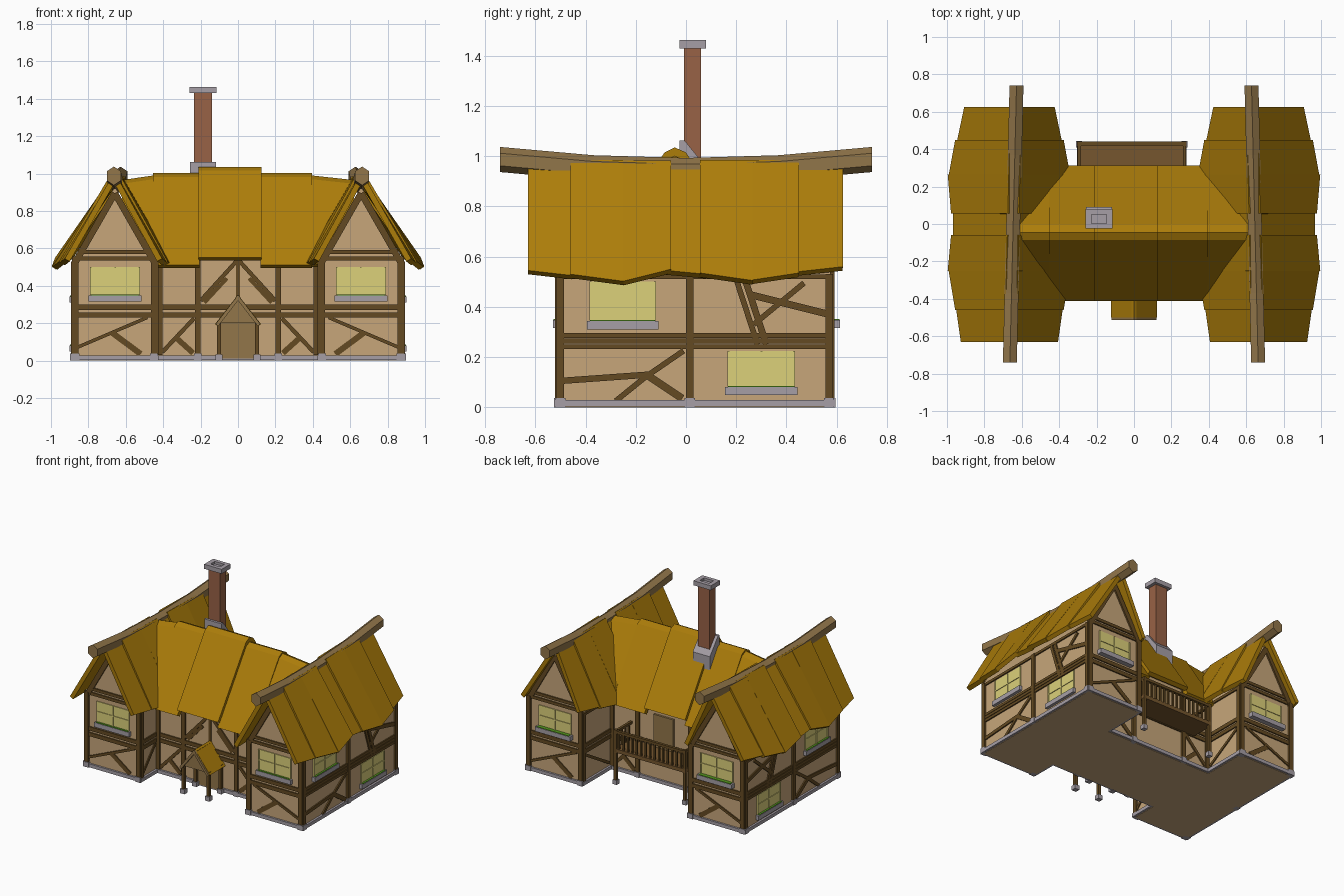
import bpy, bmesh, math
from mathutils import Vector as V

if "Cube" in bpy.data.objects:
    bpy.data.objects.remove(bpy.data.objects["Cube"])

# ---------- colours ----------
def mat(name, r, g, b):
    m = bpy.data.materials.new(name)
    m.diffuse_color = [(c / 255 / 12.92 if c < 11 else ((c / 255 + .055) / 1.055) ** 2.4) for c in (r, g, b)] + [1]
    m.use_nodes = True
    m.node_tree.nodes["Principled BSDF"].inputs["Base Color"].default_value = m.diffuse_color
    return m
THATCH = mat("golden_thatch", 172, 125, 10)
PLASTER = mat("tan_plaster", 199, 166, 122)
TIMBER = mat("dark_timber", 100, 74, 34)
WOOD = mat("light_wood", 146, 118, 74)
BRICK = mat("red_brick", 152, 98, 70)
STONE = mat("grey_stone", 166, 159, 166)
GLASS = mat("yellow_glass", 220, 209, 122)
GREEN = mat("leaf_green", 85, 150, 30)
DECK = mat("deck_brown", 118, 86, 46)

# ---------- helpers: every part is a loft between two equal loops ----------
parts = {}
def loft(name, m, a, b, mirror=True):
    bm = parts.setdefault(name, (bmesh.new(), m))[0]
    for s in ((1, -1) if mirror else (1,)):
        va = [bm.verts.new((p[0] * s, p[1], p[2])) for p in a]
        vb = [bm.verts.new((p[0] * s, p[1], p[2])) for p in b]
        n = len(va)
        bm.faces.new(va[::-1])
        bm.faces.new(vb)
        for i in range(n):
            j = (i + 1) % n
            bm.faces.new((va[i], va[j], vb[j], vb[i]))

def box(name, m, x0, x1, y0, y1, z0, z1, mirror=True):
    q = ((x0, y0), (x1, y0), (x1, y1), (x0, y1))
    loft(name, m, [(x, y, z0) for x, y in q], [(x, y, z1) for x, y in q], mirror)

def slab(name, m, q, t, mirror=True):
    # q: ridge a, ridge b, eave b, eave a (top surface)
    q = [V(p) for p in q]
    n = (q[2] - q[0]).cross(q[3] - q[1]).normalized()
    if n.z > 0:
        n = -n
    loft(name, m, q, [p + n * t for p in q], mirror)

# wall frames: (along, up, outward)
XS, XI, YF, YB, CF, CB = .88, .437, -.508, .578, -.32, .25
front = lambda u, v, d: (u, YF - d, v)
back = lambda u, v, d: (u, YB + d, v)
side = lambda u, v, d: (XS + d, u, v)
inner = lambda u, v, d: (XI - d, u, v)
mid_front = lambda u, v, d: (u, CF - d, v)
mid_back = lambda u, v, d: (u, CB + d, v)

def rect(name, m, f, u0, u1, v0, v1, d0, d1, mirror=True):
    q = ((u0, v0), (u1, v0), (u1, v1), (u0, v1))
    loft(name, m, [f(u, v, d0) for u, v in q], [f(u, v, d1) for u, v in q], mirror)

def plank(name, f, u0, v0, u1, v1, w, d=.009, mirror=True, m=TIMBER):
    t = V((u1 - u0, v1 - v0)).normalized() * w / 2
    q = ((u0 - t.y, v0 + t.x), (u0 + t.y, v0 - t.x), (u1 + t.y, v1 - t.x), (u1 - t.y, v1 + t.x))
    loft(name, m, [f(u, v, -.005) for u, v in q], [f(u, v, d) for u, v in q], mirror)

def window(f, u0, u1, v0, v1, out=.03):
    rect("window_pane", GLASS, f, u0, u1, v0, v1, -.005, .005)
    for u in (u0 + .004, (u0 + u1) / 2, u1 - .004):
        rect("window_bar", GLASS, f, u - .004, u + .004, v0, v1, 0, .01)
    vm = v0 + (v1 - v0) * .5
    rect("window_bar", GLASS, f, u0, u1, vm - .004, vm + .004, 0, .0095)
    rect("window_sill", STONE, f, u0 - .01, u1 + .01, v0 - .035, v0 - .002, -.005, out)
    rect("sill_leaves", GREEN, f, u0 + .003, u1 - .003, v0 - .003, v0 + .002, .004, out - .003)

# ---------- walls, plinth, floor ----------
RX = (XI + XS) / 2
pent = ((XI, .01), (XS, .01), (XS, .54), (RX, .93), (XI, .54))
loft("wing_wall", PLASTER, [(x, YF, z) for x, z in pent], [(x, YB, z) for x, z in pent])
box("centre_wall", PLASTER, -.45, .45, CF, CB, .01, .6, False)
box("wing_plinth", STONE, XI - .015, XS + .015, YF - .014, YB + .014, .003, .028)
box("centre_plinth", STONE, -.45, .45, CF - .014, CB + .014, .003, .028, False)
box("wing_floor", PLASTER, XI, XS, YF, YB, 0, .01)
box("centre_floor", PLASTER, -XI, XI, CF, CB, 0, .01, False)

# ---------- timber framing on the wings ----------
for f in (front, back):
    for u in (XI + .012, XS - .01):
        plank("wing_post", f, u, .03, u, .55, .033, .013)
        rect("post_foot", STONE, f, u - .022, u + .022, 0, .037, -.02, .018)
    for v, w in ((.243, .028), (.285, .028), (.545, .022)):
        plank("wing_crossbeam", f, XI - .005, v, XS + .005, v, w)
    plank("wing_crossbeam", f, XI + .025, .58, XS - .025, .58, .022)
    plank("gable_rafter", f, XI + .01, .525, RX, .895, .035, .011)
    plank("gable_rafter", f, XS - .01, .525, RX, .895, .035, .011)
    plank("wing_brace", f, .86, .07, .485, .23, .018)
    plank("wing_brace", f, .675, .15, .52, .035, .032, .007)
    window(f, .525, .79, .35, .5, .022 if f is front else .036)
for u in (YF + .008, .015, YB - .008):
    plank("wing_post", side, u, .03, u, .53, .03, .013)
    rect("post_foot", STONE, side, u - .02, u + .02, 0, .037, -.02, .018)
for v in (.241, .264, .286, .52):
    plank("wing_crossbeam", side, YF, v, YB, v, .019)
for a in ((-.5, .105, -.15, .13, .025), (-.17, .115, -.01, .225, .022), (-.15, .13, -.28, .025, .022),
          (-.15, .125, -.015, .035, .03), (.2, .51, .285, .25, .022), (.235, .51, .32, .25, .026),
          (.25, .45, .57, .37, .028), (.27, .33, .47, .495, .022)):
    plank("side_brace", side, *a)
window(side, -.385, -.12, .345, .5, .022)
window(side, .165, .435, .083, .225, .022)

# inner faces of the wings, beyond the centre block
for y0, y1, c in ((YF, CF, YF + .008), (CB, YB, YB - .008)):
    for v, w in ((.243, .028), (.285, .028), (.52, .02)):
        plank("inner_crossbeam", inner, y0, v, y1, v, w)
    plank("inner_post", inner, c, .03, c, .53, .03, .013)
    plank("inner_brace", inner, y0 + .02, .05, y1 - .02, .22, .02, .007)

# ---------- timber framing on the centre ----------
for f in (mid_front, mid_back):
    for v, w in ((.243, .028), (.285, .028), (.57, .025)):
        plank("centre_crossbeam", f, -.44, v, .44, v, w, .009, False)
    for u in (.215, .42):
        plank("centre_post", f, u, .03, u, .58, .03, .013)
    rect("post_foot", STONE, f, .195, .235, 0, .037, -.02, .018)
    plank("centre_brace", f, .405, .045, .235, .225, .022)
    plank("centre_brace", f, .34, .13, .24, .04, .03, .007)
plank("front_arch_brace", mid_front, .2, .32, 0, .54, .022)
plank("front_arch_brace", mid_front, .18, .31, .06, .44, .022, .007)
plank("front_king_post", mid_front, 0, .3, 0, .56, .02, .007, False)

# ---------- porch ----------
rect("front_door", WOOD, mid_front, -.095, .095, .01, .225, -.005, .015, False)
for y in (-.485, -.345):
    box("porch_post", TIMBER, .09, .113, y - .011, y + .011, .03, .21)
    box("porch_foot", STONE, .083, .12, y - .018, y + .018, 0, .032)
box("porch_rail", TIMBER, .092, .111, -.5, CF, .19, .21)
gab = ((-.105, .2), (.105, .2), (0, .335))
loft("porch_gable", WOOD, [(x, -.488, z) for x, z in gab], [(x, -.475, z) for x, z in gab], False)
slab("porch_roof", THATCH, [(0, -.5, .352), (0, CF, .352), (.123, CF, .195), (.123, -.5, .195)], .016)
slab("porch_bargeboard", WOOD, [(0, -.512, .35), (0, -.5, .35), (.12, -.5, .195), (.12, -.512, .195)], .018)

# ---------- rear balcony ----------
box("balcony_deck", DECK, -.305, .282, CB, .44, .235, .262, False)
box("balcony_top_rail", TIMBER, -.305, .282, .42, .44, .375, .395, False)
for x in (-.293, .27):
    box("balcony_post", TIMBER, x - .011, x + .011, .418, .44, .03, .4, False)
    box("balcony_foot", STONE, x - .016, x + .016, .41, .443, 0, .032, False)
    box("balcony_side_rail", TIMBER, x - .009, x + .009, CB, .43, .376, .394, False)
    for k in range(4):
        y = CB + .03 + k * .038
        box("balcony_baluster", TIMBER, x - .005, x + .005, y - .005, y + .005, .26, .38, False)
for k in range(15):
    x = -.262 + k * .036
    box("balcony_baluster", TIMBER, x - .006, x + .006, .424, .436, .26, .38, False)
rect("balcony_door", WOOD, mid_back, -.08, .08, .262, .5, -.005, .015, False)

# ---------- wing roofs: overlapping thatch panels and sagging ridge beam ----------
cx = lambda y: .646 - .024 * y
EX = .666
for y0, y1, h0, h1, e0, e1, zr in (
        (-.63, -.455, .26, .285, .545, .525, .955), (-.46, -.25, .29, .325, .53, .502, .985),
        (-.25, -.06, .33, .312, .502, .55, .982), (-.08, .08, .302, .302, .545, .53, .958),
        (.055, .265, .312, .33, .535, .505, .985), (.25, .45, .327, .29, .505, .535, .985),
        (.445, .625, .28, .242, .54, .56, .955)):
    for s in (1, -1):
        slab("wing_thatch", THATCH, [(cx(y0) + s * .03, y0, zr), (cx(y1) + s * .03, y1, zr),
                                     (EX + s * h1, y1, e1), (EX + s * h0, y0, e0)], .03)
ring = lambda y: [(cx(y) + .043 * math.sin(k * math.pi / 3), y,
                   .943 + .08 * y * y + .05 * math.cos(k * math.pi / 3)) for k in range(6)]
ys = [-.74, -.37, 0, .37, .74]
loops = [ring(y) for y in ys]
for a, b in zip(loops, loops[1:]):
    loft("ridge_beam", WOOD, a, b)

# ---------- centre roof ----------
def section(x, zr, ze):
    top = [(-.412, ze), (-.085, zr - .02), (-.045, zr), (0, zr - .02), (.312, ze)]
    low = [(.285, ze - .015), (-.005, zr - .075), (-.045, zr - .06), (-.08, zr - .075), (-.383, ze - .015)]
    return [(x, y, z) for y, z in top + low]
for x0, x1, r0, r1, e in ((-.62, -.45, .965, .99, .515), (-.455, -.205, 1.002, 1.002, .51),
                          (-.21, .125, 1.035, 1.035, .55), (.12, .395, 1.002, 1.002, .51),
                          (.39, .62, .99, .965, .515)):
    loft("centre_thatch", THATCH, section(x0, r0, e), section(x1, r1, e), False)

# ---------- chimney ----------
wedge = ((-.025, .85), (.09, .8), (.09, .945), (-.005, 1.062), (-.025, 1.062))
loft("chimney_base", STONE, [(-.257, y, z) for y, z in wedge], [(-.118, y, z) for y, z in wedge], False)
box("chimney_shaft", BRICK, -.235, -.139, -.008, .06, .9, 1.435, False)
box("chimney_cap", STONE, -.25, -.12, -.02, .075, 1.43, 1.445, False)
for x0, x1, y0, y1 in ((-.258, -.226, -.025, .08), (-.148, -.116, -.025, .08),
                       (-.226, -.148, -.025, .003), (-.226, -.148, .052, .08)):
    box("chimney_cap", STONE, x0, x1, y0, y1, 1.43, 1.463, False)

# ---------- make the objects ----------
for name, (bm, m) in parts.items():
    bmesh.ops.recalc_face_normals(bm, faces=bm.faces)
    me = bpy.data.meshes.new(name)
    bm.to_mesh(me)
    bm.free()
    me.materials.append(m)
    bpy.context.collection.objects.link(bpy.data.objects.new(name, me))
